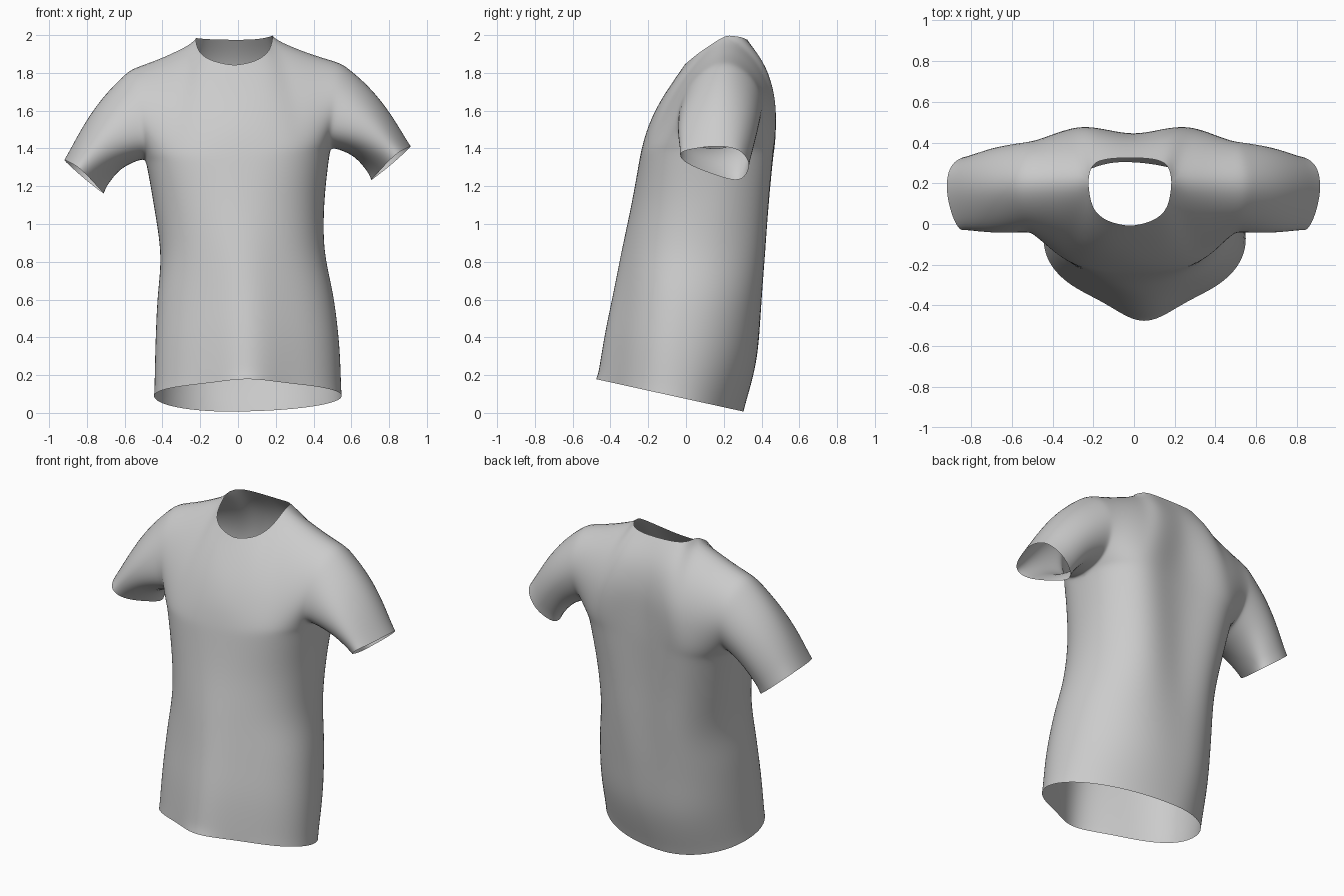
import bpy, bmesh, math
from mathutils import Vector

if "Cube" in bpy.data.objects:
    bpy.data.objects.remove(bpy.data.objects["Cube"])

K = 12          # rows between armpit and shoulder
N = 14          # columns from side to centre
SH = 8          # columns on the shoulder seam (the rest run along the neckline)
ROWS = 25       # rows between hem and armpit


def sample(keys, n, cyclic=False):
    """Smooth curve through keys, n segments."""
    m = len(keys)
    segs = m if cyclic else m - 1
    out = []
    for i in range(n if cyclic else n + 1):
        t = i / n * segs
        k = min(int(t), segs - 1)
        f = t - k
        if cyclic:
            p = [keys[(k + d) % m] for d in (-1, 0, 1, 2)]
        else:
            p = [keys[min(max(k + d, 0), m - 1)] for d in (-1, 0, 1, 2)]
        out.append([b + f / 2 * (c - a + f * (2*a - 5*b + 4*c - d + f * (3*(b - c) + d - a)))
                    for a, b, c, d in zip(*p)])
    return out


def bump(u):
    return math.sin(math.pi * min(u, 1) ** 1.5) ** 1.3 if 0 < u < 1 else 0


def row(a, b, ex, ey, blade=0, ridge=0):
    """Rounded run of points from the side point a to the centre point b."""
    pts = []
    for i in range(N + 1):
        u = i / N
        ang = u * math.pi / 2
        fx = 1 - max(math.cos(ang), 0) ** ex if i < N else 1
        fy = math.sin(ang) ** ey if i else 0
        fold = math.exp(-((1 - fx) / .33) ** 2) * ridge
        pts.append(Vector((a[0] + (b[0] - a[0]) * fx,
                           a[1] + (b[1] + ridge - a[1]) * fy + blade * bump(u) - fold,
                           a[2] + (b[2] - a[2]) * fx)))
    return pts


bm = bmesh.new()


def patch(rows, closed=False):
    vs = [[bm.verts.new(p) for p in r] for r in rows]
    for r0, r1 in zip(vs, vs[1:]):
        n = len(r0)
        for i in range(n if closed else n - 1):
            j = (i + 1) % n
            bm.faces.new((r0[i], r0[j], r1[j], r1[i]))


# Torso from hem to armpit: height, left x, right x, side y, front x, front y,
# back x, back y, front power, back power, shoulder blade, front fold
TORSO = [
    (.074, -.445, .55, -.07, .05, -.48, -.05, .305, 2.1, 2.0, 0, .09),
    (.333, -.440, .54, -.04, .05, -.44, -.03, .372, 2.1, 2.1, .01, .07),
    (.592, -.430, .51, .00, .04, -.39, -.01, .395, 2.1, 2.2, .02, .05),
    (.852, -.412, .46, .05, .02, -.34, 0, .405, 2.15, 2.3, .04, .025),
    (1.111, -.445, .46, .11, 0, -.288, 0, .415, 2.3, 2.4, .05, .01),
    (1.37, -.49, .49, .15, 0, -.243, 0, .43, 2.6, 2.6, .06, 0),
]
panels = {(s, f): [] for s in (0, 1) for f in (0, 1)}
for h, xl, xr, ys, xf, yf, xb, yb, nf, nb, bl, ri in sample(TORSO, ROWS):
    s = (h - .074) / 1.296
    for side, x in ((0, xl), (1, xr)):
        for back, (cx, cy, n, amp, rid) in enumerate(((xf, yf, nf, 0, ri), (xb, yb, nb, bl, 0))):
            pts = row((x, ys, 0), (cx, cy, 0), 2 / n, 2 / n, amp, rid)
            for p in pts:       # slanted hem, slightly rolled armpits
                p.z = h - .22 * (1 - s) * p.y + .03 / .49 * s * p.x
            panels[side, back].append(pts)
for rows in panels.values():
    patch(rows)

# Armhole and cuff loops: armpit, up the front, shoulder top, down the back
ARMHOLE = [(.49, .15, 1.40), (.48, -.025, 1.46), (.51, -.035, 1.62), (.53, .05, 1.775),
           (.555, .20, 1.86), (.53, .35, 1.78), (.51, .41, 1.62), (.49, .34, 1.46)]
CUFF = [(.735, .14, 1.265), (.79, .00, 1.325), (.845, -.03, 1.375), (.89, .05, 1.40),
        (.915, .18, 1.412), (.89, .29, 1.385), (.80, .335, 1.305), (.705, .28, 1.232)]
# Centre lines of the chest and the upper back, armpit level to neckline
CENTRE = [[(0, -.243, 1.37), (0, -.210, 1.50), (-.005, -.155, 1.62), (-.01, -.085, 1.73), (-.02, -.01, 1.84)],
          [(0, .43, 1.37), (0, .435, 1.54), (-.005, .435, 1.70), (-.01, .40, 1.85), (-.02, .325, 1.975)]]
# Neckline, shoulder to centre
NECK = [[(.185, .21, 2.0), (.165, .08, 1.915), (.085, .012, 1.86), (-.02, -.01, 1.84)],
        [(.185, .21, 2.0), (.165, .29, 1.99), (.09, .32, 1.977), (-.02, .325, 1.975)]]

for side in (0, 1):
    ring = [Vector(p) for p in sample(ARMHOLE, 2 * K, True)]
    cuff = [Vector(p) for p in sample(CUFF, 2 * K, True)]
    if side == 0:               # the left arm hangs a little lower
        for i, p in enumerate(ring):
            v = 1 - abs(i - K) / K
            p.x, p.z = -p.x - .02 * v, p.z - .06 + .03 * v
        for p in cuff:
            p.x, p.z = -p.x - .005, p.z - .072

    # Yoke: chest and upper back panels
    for back in (0, 1):
        neck = [list(p) for p in NECK[back]]
        if side == 0:
            for i, p in enumerate(neck):
                p[0] = -.04 - p[0]
                p[2] -= (.015, .008, 0, 0)[i]
        top_pt = ring[K]
        corner = Vector(neck[0])
        mid = (top_pt + corner) / 2 + Vector((0, 0, -.012))
        top = sample([top_pt, mid, corner], SH)[:-1] + sample(neck, N - SH)
        centre = sample(CENTRE[back], K)

        def yoke_row(j):
            v = j / K
            e = min(1, v * 1.4)
            e = e * e * (3 - 2 * e)
            a = ring[(-j) % (2 * K)] if back else ring[j]
            base = 2 / 2.6
            return row(a, centre[j], base + (1 - base) * e, base + (1.4 - base) * e,
                       .06 * (1 - v ** 2.5) if back else 0)

        last = yoke_row(K)
        rows = []
        for j in range(K + 1):
            w = (j / K) ** 2
            rows.append([p + w * (Vector(t) - q) for p, t, q in zip(yoke_row(j), top, last)])
        patch(rows)

    # Sleeve
    L = 12
    rows = []
    for j in range(L + 1):
        t = j / L
        arc = math.sin(math.pi * t)
        rows.append([a.lerp(c, t) + arc * Vector(((.012 if side else -.012), .01 * math.sin(i / K * -math.pi),
                     .02 + .02 * (1 - abs(i - K) / K)))
                     for i, (a, c) in enumerate(zip(ring, cuff))])
    patch(rows, True)

bmesh.ops.remove_doubles(bm, verts=bm.verts, dist=.0008)
bmesh.ops.recalc_face_normals(bm, faces=bm.faces)
mesh = bpy.data.meshes.new("t_shirt")
bm.to_mesh(mesh)
bm.free()
for poly in mesh.polygons:
    poly.use_smooth = True
shirt = bpy.data.objects.new("t_shirt", mesh)
bpy.context.collection.objects.link(shirt)

# Soften the seams but keep the open rims in place
soft = shirt.modifiers.new("soften", 'SMOOTH')
soft.factor, soft.iterations = .5, 5
inner = shirt.vertex_groups.new(name="cloth")
edge_use = {}
for poly in mesh.polygons:
    for k in poly.edge_keys:
        edge_use[k] = edge_use.get(k, 0) + 1
rim = {v for k, c in edge_use.items() if c == 1 for v in k}
inner.add([v.index for v in mesh.vertices if v.index not in rim], 1, 'REPLACE')
soft.vertex_group = "cloth"
sub = shirt.modifiers.new("subdivide", 'SUBSURF')
sub.levels = sub.render_levels = 1
